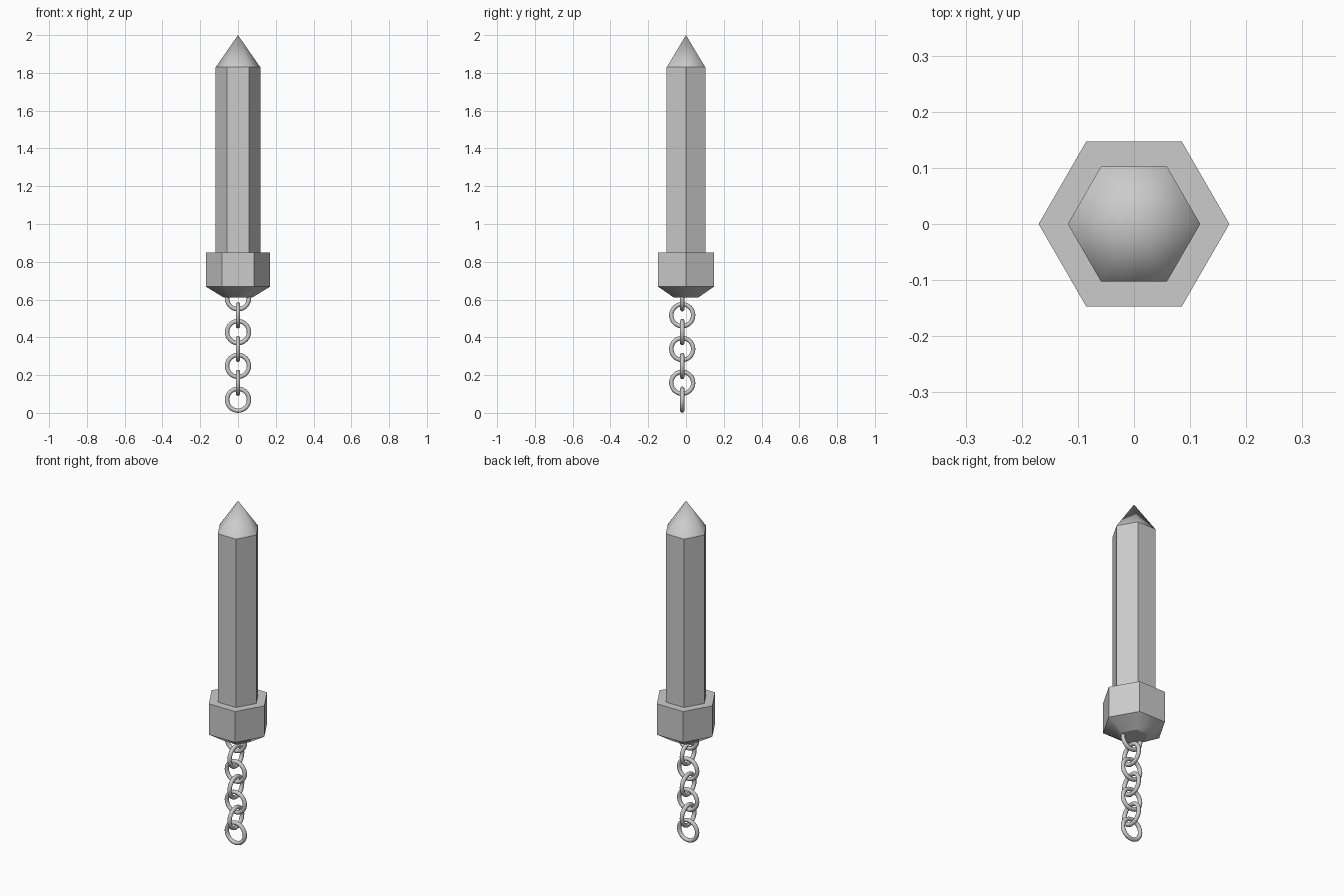
import bpy
import bmesh
from math import cos, sin, pi

if "Cube" in bpy.data.objects:
    bpy.data.objects.remove(bpy.data.objects["Cube"])


def hex_solid(name, profile):
    """Six-sided solid from (radius, z) rings; sloped bands are smooth, upright ones flat."""
    bm = bmesh.new()
    rings = []
    for r, z in profile:
        n = 6 if r > 0 else 1
        rings.append([bm.verts.new((r * cos(i * pi / 3), r * sin(i * pi / 3), z)) for i in range(n)])
    for (r0, _), (r1, _), lo, hi in zip(profile, profile[1:], rings, rings[1:]):
        for i in range(6):
            j = (i + 1) % 6
            top = [hi[j], hi[i]] if len(hi) == 6 else hi
            face = bm.faces.new([lo[i], lo[j]] + top)
            face.smooth = r0 != r1
    for ring in (rings[0], rings[-1]):
        if len(ring) == 6:
            bm.faces.new(ring)
    bmesh.ops.recalc_face_normals(bm, faces=bm.faces)
    # keep smoothing only inside each sloped band
    for e in bm.edges:
        e.smooth = all(f.smooth for f in e.link_faces)
    mesh = bpy.data.meshes.new(name)
    bm.to_mesh(mesh)
    bm.free()
    obj = bpy.data.objects.new(name, mesh)
    bpy.context.collection.objects.link(obj)
    return obj


# Crystal shaft with pointed tip
hex_solid("crystal", [(0.118, 0.80), (0.118, 1.83), (0, 2.0)])

# Hexagonal collar tapering towards the chain
hex_solid("collar", [(0.077, 0.612), (0.17, 0.668), (0.17, 0.848)])

# Chain of round links, alternately turned by a quarter
for i in range(7):
    bpy.ops.mesh.primitive_torus_add(
        major_segments=32, minor_segments=12, major_radius=0.058, minor_radius=0.0115,
        location=(0, -0.02, 0.0697 + i * 0.0895),
        rotation=(pi / 2, 0, (i % 2) * pi / 2))
    link = bpy.context.object
    link.name = f"chain_link_{i + 1}"
    bpy.ops.object.shade_smooth()
